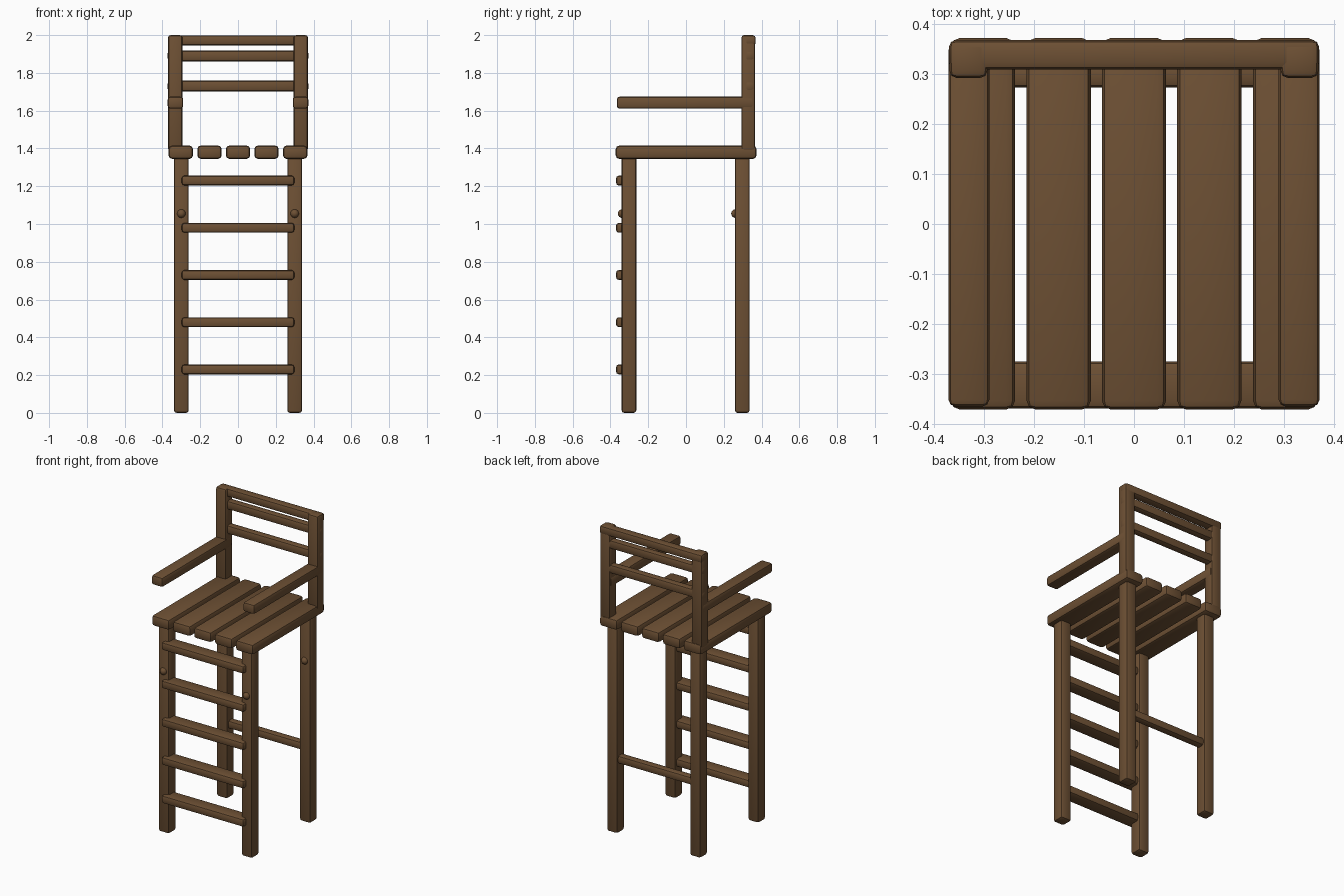
import bpy

if "Cube" in bpy.data.objects:
    bpy.data.objects.remove(bpy.data.objects["Cube"])

wood = bpy.data.materials.new("brown wood")
wood.diffuse_color = (0.153, 0.080, 0.034, 1)
wood.use_nodes = True
wood.node_tree.nodes["Principled BSDF"].inputs["Base Color"].default_value = wood.diffuse_color


def finish(name):
    obj = bpy.context.object
    obj.name = name
    obj.data.materials.append(wood)
    return obj


def beam(name, x, y, z, bevel=0.014):
    """Rounded timber given as (min, max) along each axis."""
    ranges = (x, y, z)
    bpy.ops.mesh.primitive_cube_add(size=1, location=[(a + b) / 2 for a, b in ranges])
    obj = finish(name)
    obj.scale = [b - a for a, b in ranges]
    bpy.ops.object.transform_apply(location=False, rotation=False, scale=True)
    mod = obj.modifiers.new("rounded edges", 'BEVEL')
    mod.width = bevel
    mod.segments = 2
    bpy.ops.object.modifier_apply(modifier=mod.name)
    bpy.ops.object.shade_smooth_by_angle()
    return obj


def bolt(name, x, y, z):
    bpy.ops.mesh.primitive_uv_sphere_add(segments=16, ring_count=8, radius=0.023,
                                         location=(x, y, z))
    finish(name)
    bpy.ops.object.shade_smooth()


def around(c, width):
    return (c - width / 2, c + width / 2)


# Legs and their bolt heads
for sx, side in ((-1, "left"), (1, "right")):
    for y, end, bolt_y in ((-0.302, "front", -0.338), (0.298, "rear", 0.262)):
        beam(f"{end}_leg_{side}", around(sx * 0.30, 0.078), around(y, 0.078), (0, 1.36))
        bolt(f"{end}_bolt_{side}", sx * 0.30, bolt_y, 1.055)

# Ladder rungs at the front, single stretcher at the rear
for i in range(5):
    beam(f"ladder_rung_{i + 1}", (-0.298, 0.298), (-0.37, -0.276), around(0.23 + 0.25 * i, 0.052))
beam("rear_stretcher", (-0.298, 0.298), around(0.30, 0.052), around(0.48, 0.052))

# Seat slats
for i, x in enumerate((-0.303, -0.151, 0, 0.151, 0.303)):
    beam(f"seat_slat_{i + 1}", around(x, 0.129), (-0.372, 0.373), (1.345, 1.415), 0.018)

# Back posts and armrests
for sx, side in ((-1, "left"), (1, "right")):
    beam(f"back_post_{side}", around(sx * 0.332, 0.076), (0.293, 0.366), (1.385, 2.0))
    beam(f"armrest_{side}", around(sx * 0.331, 0.082), (-0.366, 0.36), (1.611, 1.674))

# Back rails
beam("top_rail", (-0.371, 0.371), (0.31, 0.369), (1.945, 1.999))
for i, z in enumerate((1.73, 1.89)):
    beam(f"back_rail_{i + 1}", (-0.372, 0.372), (0.311, 0.362), around(z, 0.057))
